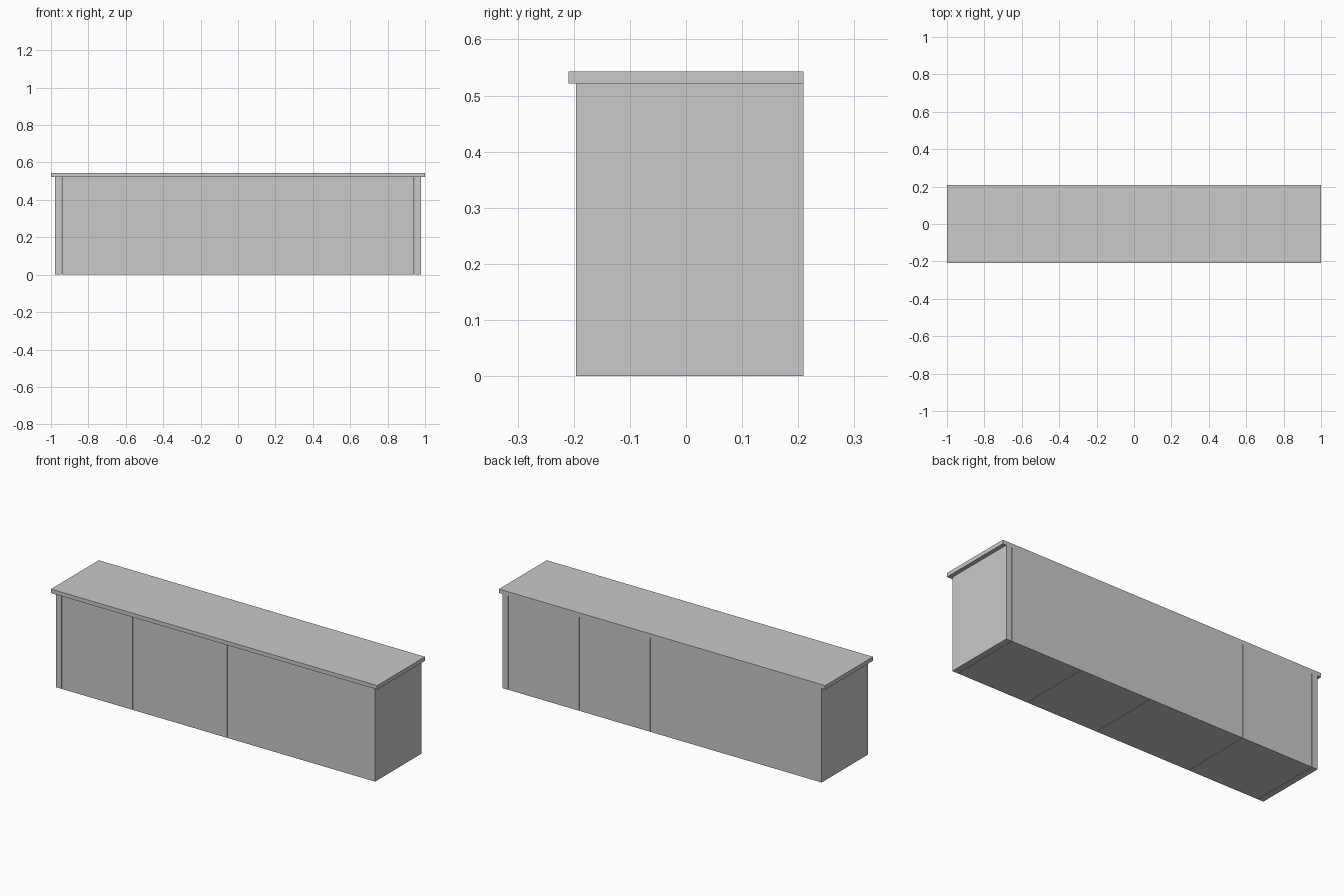
import bpy

if "Cube" in bpy.data.objects:
    bpy.data.objects.remove(bpy.data.objects["Cube"])

# Single warm grey finish
grey = bpy.data.materials.new("warm_grey")
grey.diffuse_color = (0.60, 0.588, 0.575, 1.0)
grey.use_nodes = True
grey.node_tree.nodes["Principled BSDF"].inputs["Base Color"].default_value = grey.diffuse_color


def box(name, x0, x1, y0, y1, z0, z1):
    bpy.ops.mesh.primitive_cube_add(
        size=1, location=((x0 + x1) / 2, (y0 + y1) / 2, (z0 + z1) / 2))
    ob = bpy.context.object
    ob.name = name
    ob.scale = (x1 - x0, y1 - y0, z1 - z0)
    bpy.ops.object.transform_apply(location=False, rotation=False, scale=True)
    ob.data.materials.append(grey)
    return ob


FRONT, BACK = -0.196, 0.209
BODY_TOP, TOP = 0.521, 0.543
GAP = 0.001          # half of the narrow joint between neighbouring units

# Side-by-side cabinet units between two end panels
joints = [-0.978, -0.943, -0.508, 0.072, 0.508, 0.943, 0.978]
names = ["left_end_panel", "cabinet_1", "cabinet_2", "cabinet_3",
         "cabinet_4", "right_end_panel"]
for i, name in enumerate(names):
    x0 = joints[i] + (GAP if i > 0 else 0)
    x1 = joints[i + 1] - (GAP if i < len(names) - 1 else 0)
    box(name, x0, x1, FRONT, BACK, 0, BODY_TOP)

# Worktop: overhangs the front and both ends, flush at the back
box("worktop", -1, 1, -0.209, BACK, BODY_TOP, TOP)
